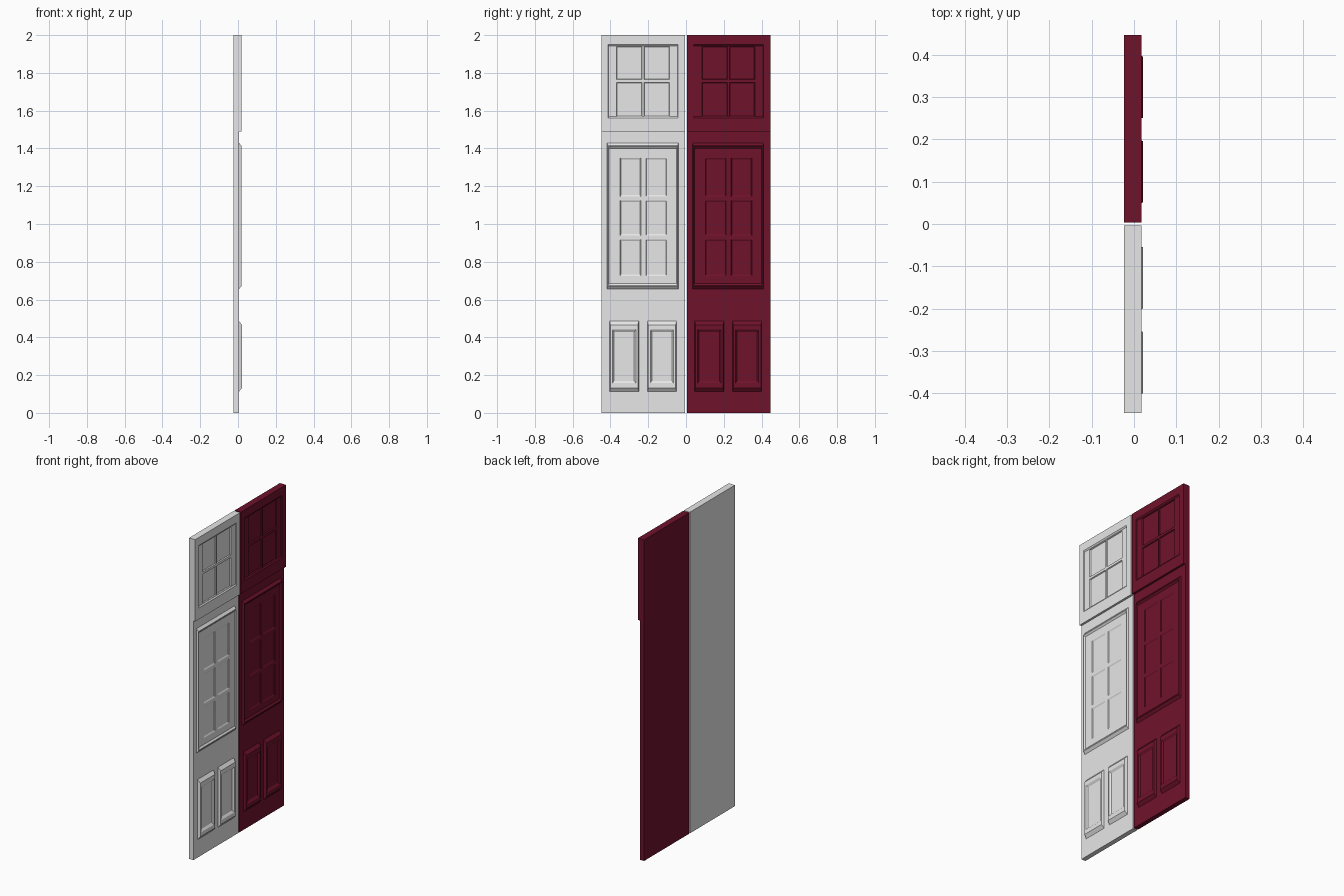
import bpy, bmesh

if "Cube" in bpy.data.objects:
    bpy.data.objects.remove(bpy.data.objects["Cube"])

WIDTH, HEIGHT = 0.443, 2.0
BACK, FACE, RAISED = -0.024, 0.005, 0.018


def material(name, rgb):
    m = bpy.data.materials.new(name)
    m.diffuse_color = (*rgb, 1)
    m.use_nodes = True
    m.node_tree.nodes["Principled BSDF"].inputs["Base Color"].default_value = m.diffuse_color
    return m


def loop(bm, r, x):
    """Rectangle r = (y0, y1, z0, z1) at depth x, counter-clockwise from +x."""
    y0, y1, z0, z1 = r
    return [bm.verts.new((x, y, z)) for y, z in
            ((y0, z0), (y1, z0), (y1, z1), (y0, z1))]


def shrink(r, dy, dz):
    return (r[0] + dy, r[1] - dy, r[2] + dz, r[3] - dz)


def steps(bm, r, profile, cap=True):
    """Nested rings; profile rows are (y inset, z inset, depth)."""
    prev = None
    for dy, dz, x in profile:
        cur = loop(bm, shrink(r, dy, dz), x)
        if prev:
            for i in range(4):
                j = (i + 1) % 4
                bm.faces.new((prev[i], prev[j], cur[j], cur[i]))
        prev = cur
    if cap:
        bm.faces.new(prev)


def grid(bm, ys, zs, x, cell):
    """Flat face split in cells; cells odd in both directions call cell()."""
    for i in range(len(ys) - 1):
        for j in range(len(zs) - 1):
            r = (ys[i], ys[i + 1], zs[j], zs[j + 1])
            if i % 2 and j % 2:
                cell(r)
            else:
                bm.faces.new(loop(bm, r, x))


def finish(bm, name, mat, offset):
    bmesh.ops.remove_doubles(bm, verts=bm.verts, dist=1e-5)
    me = bpy.data.meshes.new(name)
    bm.to_mesh(me)
    bm.free()
    me.materials.append(mat)
    ob = bpy.data.objects.new(name, me)
    ob.location.y = offset
    bpy.context.collection.objects.link(ob)


def door_leaf(prefix, mat, offset):
    # plain slab
    bm = bmesh.new()
    r = (0, WIDTH, 0, HEIGHT)
    steps(bm, r, [(0, 0, BACK), (0, 0, FACE)])
    bm.faces.new(loop(bm, r, BACK)[::-1])
    finish(bm, prefix + "_slab", mat, offset)

    # thicker top section with a sunk four-pane window
    bm = bmesh.new()
    r = (0, WIDTH, 1.49, HEIGHT)
    steps(bm, r, [(0, 0, FACE), (0, 0, RAISED)], cap=False)

    def top_pane(c):
        steps(bm, c, [(0, 0, 0.012), (0.003, 0.003, 0.006)])

    def top_window(c):
        steps(bm, c, [(0, 0, RAISED), (0.002, 0.008, 0.012)], cap=False)
        grid(bm, [0.037, 0.08, 0.215, 0.225, 0.36, 0.403],
             [1.568, 1.57, 1.75, 1.765, 1.94, 1.942], 0.012, top_pane)

    grid(bm, [0, 0.035, 0.405, WIDTH], [1.49, 1.56, 1.95, HEIGHT],
         RAISED, top_window)
    finish(bm, prefix + "_top_window", mat, offset)

    # middle panel: raised rim, sunk field, six panes
    bm = bmesh.new()
    r = (0.03, 0.407, 0.655, 1.43)
    steps(bm, r, [(0, 0, FACE), (0.004, 0.015, RAISED),
                  (0.006, 0.02, RAISED), (0.010, 0.03, 0.010)], cap=False)

    def middle_pane(c):
        steps(bm, c, [(0, 0, 0.010), (0.004, 0.008, 0.006)])

    grid(bm, [0.04, 0.098, 0.208, 0.235, 0.345, 0.397],
         [0.685, 0.725, 0.918, 0.938, 1.125, 1.145, 1.35, 1.40],
         0.010, middle_pane)
    finish(bm, prefix + "_middle_window", mat, offset)

    # two small raised panels at the bottom
    for side, y in (("left", 0.042), ("right", 0.242)):
        bm = bmesh.new()
        steps(bm, (y, y + 0.155, 0.112, 0.486),
              [(0, 0, FACE), (0.005, 0.02, 0.021), (0.016, 0.045, 0.021),
               (0.024, 0.058, 0.012)])
        finish(bm, f"{prefix}_bottom_panel_{side}", mat, offset)


door_leaf("grey_leaf", material("light grey", (0.8, 0.8, 0.8)), -0.447)
door_leaf("red_leaf", material("dark red", (0.159, 0.006, 0.024)), 0.004)
